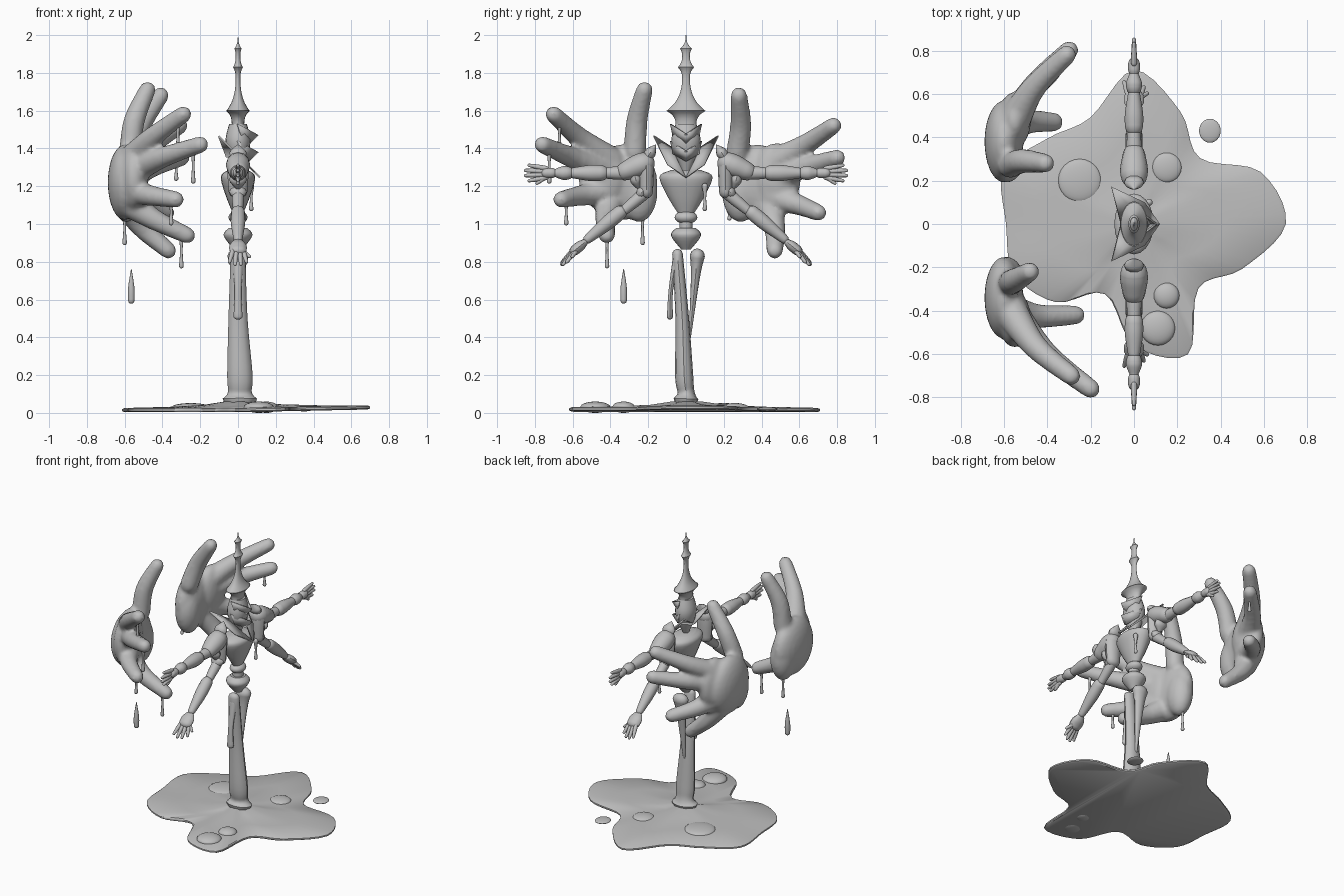
import bpy, bmesh, math
from mathutils import Vector

cube = bpy.data.objects.get("Cube")
if cube:
    bpy.data.objects.remove(cube)
grey = bpy.data.materials.new("clay grey")
grey.use_nodes = True
grey.diffuse_color = (.52, .52, .52, 1)
grey.node_tree.nodes["Principled BSDF"].inputs["Base Color"].default_value = grey.diffuse_color

def smooth_path(points, closed=False, steps=5):
    """Catmull-Rom samples through points of any dimension."""
    count, samples = len(points), []
    def pick(index):
        return points[index % count] if closed else points[min(max(index, 0), count - 1)]
    for i in range(count if closed else count - 1):
        quads = list(zip(pick(i - 1), pick(i), pick(i + 1), pick(i + 2)))
        for step in range(steps):
            t = step / steps
            samples.append([b + t * (c - a + t * (2 * a - 5 * b + 4 * c - d
                            + t * (3 * b - a - 3 * c + d))) / 2 for a, b, c, d in quads])
    return samples if closed else samples + [list(points[-1])]

def circle(sides):
    angles = [math.tau * k / sides for k in range(sides)]
    return [(math.cos(angle), math.sin(angle)) for angle in angles]

def loft(bm, rings):
    loops = [[bm.verts.new(point) for point in ring] for ring in rings]
    count = len(loops[0])
    for lower, upper in zip(loops, loops[1:]):
        for i in range(count):
            j = (i + 1) % count
            bm.faces.new((lower[i], lower[j], upper[j], upper[i]))
    bm.faces.new(reversed(loops[0]))
    bm.faces.new(loops[-1])

def tube(bm, points, radii, widen=1, sides=12):
    """Round-ended tube along points, widened in x."""
    path = smooth_path([(*point, radius) for point, radius in zip(points, radii)])
    centres = [Vector(sample[:3]) for sample in path]
    last = len(path) - 1
    spots = []
    for i, centre in enumerate(centres):
        tangent = (centres[min(i + 1, last)] - centres[max(i - 1, 0)]).normalized()
        radius = max(path[i][-1], .002)
        bends = {0: (-80, -55, -30, 0), last: (0, 30, 55, 80)}.get(i, (0,))
        for bend in map(math.radians, bends):
            spots.append((centre + tangent * radius * math.sin(bend), tangent, radius * math.cos(bend)))
    rings = []
    for centre, tangent, radius in spots:
        reference = Vector((1, 0, 0) if abs(tangent.x) < .9 else (0, 0, 1))
        across = (reference - tangent * reference.dot(tangent)).normalized()
        other = tangent.cross(across)
        offsets = [(across * cosine + other * sine) * radius for cosine, sine in circle(sides)]
        rings.append([centre + Vector((offset.x * widen, offset.y, offset.z)) for offset in offsets])
    loft(bm, rings)

def limb(bm, start, end, thick, thin, widen=1):
    """Slightly swollen straight segment."""
    start, end = Vector(start), Vector(end)
    tube(bm, (start, start.lerp(end, .4), end), (thick, max(thick, thin), thin), widen)

def drip(bm, top, length):
    top, down = Vector(top), Vector((0, 0, -length))
    tube(bm, (top, top + down / 2, top + down), (.016, .007, .012))

def turned(bm, levels, depth):
    """Upright oval body through (half width, height) levels."""
    loft(bm, [[(depth * width * cosine, width * sine, z) for cosine, sine in circle(20)]
              for width, z in smooth_path(levels)])

def flare(bm, bottom, top, wide, narrow):
    """Concave cone sweeping from a wide rim to a narrow end."""
    turned(bm, [(narrow + (wide - narrow) * (1 - t) ** 3, bottom + (top - bottom) * t)
                for t in (0, .2, .4, .6, .8, 1)], .6)

def ball(bm, centre, radii):
    verts = bmesh.ops.create_uvsphere(bm, u_segments=24, v_segments=14, radius=1)["verts"]
    bmesh.ops.scale(bm, vec=radii, verts=verts)
    bmesh.ops.translate(bm, vec=centre, verts=verts)

def small_hand(bm, wrist, knuckles, tips, spread, widen):
    limb(bm, wrist, knuckles, .02, .027, widen)
    for finger in (-1.5, -.5, .5, 1.5):
        bent = tips.lerp(knuckles, abs(finger) / 6)
        limb(bm, knuckles + spread * finger * .6, bent + spread * finger, .013, .009)
    limb(bm, wrist.lerp(knuckles, .5), knuckles.lerp(tips, .4) + spread * 2, .013, .009)

def finish(bm, name):
    bmesh.ops.recalc_face_normals(bm, faces=bm.faces)
    mesh = bpy.data.meshes.new(name)
    bm.to_mesh(mesh)
    bm.free()
    mesh.materials.append(grey)
    part = bpy.data.objects.new(name, mesh)
    bpy.context.collection.objects.link(part)
    bpy.ops.object.select_all(action="DESELECT")
    part.select_set(True)
    bpy.context.view_layer.objects.active = part
    bpy.ops.object.shade_smooth_by_angle(angle=math.radians(40))
    return part

# Giant floating hands: (fingertip, drip length) from thumb to little finger
giant_hands = {
    "giant_right_hand": (-1, .34, (((-.48, -.22, 1.71), 0), ((-.29, -.7, 1.58), .15), ((-.2, -.76, 1.42), .18),
                                   ((-.33, -.66, 1.13), .13), ((-.27, -.42, .94), .18))),
    "giant_left_hand": (1, .38, (((-.41, .28, 1.68), 0), ((-.31, .78, 1.52), 0), ((-.3, .8, 1.35), .1),
                                 ((-.38, .7, 1.06), 0), ((-.37, .47, .86), 0))),
}
for name, (side, palm, fingers) in giant_hands.items():
    bm, drips = bmesh.new(), bmesh.new()
    ball(bm, (-.6, side * palm, 1.22), (.09, .19, .2))
    ball(bm, (-.59, side * (palm - .09), 1.17), (.08, .1, .16))
    ball(bm, (-.55, side * (palm + .1), 1.25), (.075, .13, .18))
    for place, (tip, length) in enumerate(fingers):
        tip = Vector(tip)
        knuckle = Vector((-.57, side * (palm + .06 if place else .27), 1.2 + (tip.z - 1.2) * .35))
        middle = knuckle.lerp(tip, .5) + Vector((-.025, side * .015, 0))
        tube(bm, (knuckle, middle, tip), (.08 if place else .06, .057, .045))
        if length:
            drip(drips, tip.lerp(knuckle, .1), length)
    drip(drips, (-.6, side * .23, 1.07), .17 if side < 0 else .04)
    finish(drips, name + "_drips")
    hand = finish(bm, name)
    fuse = hand.modifiers.new("fuse", "REMESH")
    fuse.mode, fuse.voxel_size, fuse.use_smooth_shade = "VOXEL", .013, True
    hand.modifiers.new("soften", "SMOOTH").iterations = 6

# Falling drop
bm = bmesh.new()
limb(bm, (-.565, -.33, .595), (-.565, -.33, .76), .017, .002)
finish(bm, "falling_drop")

# Torso, belly and hips
bm = bmesh.new()
turned(bm, ((.08, 1.285), (.14, 1.25), (.1, 1.15), (.045, 1.06)), .65)
finish(bm, "torso")
bm = bmesh.new()
ball(bm, (0, 0, 1.035), (.05, .06, .035))
limb(bm, (0, 0, 1.06), (0, 0, .95), .03, .035)
finish(bm, "belly")
bm = bmesh.new()
turned(bm, ((.05, .98), (.08, .94), (.025, .865)), .95)
finish(bm, "hips")

# Melting legs
bm = bmesh.new()
tube(bm, ((0, -.045, .84), (0, -.02, .5), (.01, -.01, .2), (.01, 0, .11), (.01, 0, .075)),
     (.028, .036, .048, .045, .065), 1.4)
finish(bm, "standing_leg")
bm = bmesh.new()
tube(bm, ((0, .06, .83), (0, .05, .72), (0, .02, .4)), (.04, .024, .006), 1.4)
tube(bm, ((0, -.05, .82), (0, -.08, .65), (0, -.085, .51)), (.02, .012, .016), 1.5)
drip(bm, (.07, .1, 1.2), .12)
finish(bm, "melting_leg_and_drips")

# Head
bm = bmesh.new()
turned(bm, ((.02, 1.28), (.065, 1.38), (.077, 1.45), (.055, 1.53)), .85)
finish(bm, "head")

# Pointed collar and chevron visor, as mirrored facets
collar, visor = bmesh.new(), bmesh.new()
for side in (-1, 1):
    front, low, tip, inner, back = [collar.verts.new((x, side * y, z)) for x, y, z in (
        (.12, 0, 1.25), (.05, .1, 1.32), (-.1, .17, 1.47), (0, .06, 1.37), (-.06, 0, 1.36))]
    for corners in ((front, low, inner), (low, tip, inner), (inner, tip, back)):
        collar.faces.new(corners)
    for z in (1.38, 1.47):
        nose, brow, cheek, chin = [visor.verts.new((x, side * y, z + rise)) for x, y, rise in (
            (.11, 0, 0), (0, .085, .06), (.02, .07, -.01), (.06, 0, -.05))]
        visor.faces.new((nose, brow, cheek))
        visor.faces.new((nose, cheek, chin))
for bm, name in ((collar, "collar"), (visor, "visor")):
    finish(bm, name).modifiers.new("thickness", "SOLIDIFY").thickness = .01

# Tall flared hat in stacked tiers
bm = bmesh.new()
for bottom, top, wide, narrow in ((1.6, 1.52, .105, .055), (1.6, 1.8, .1, .02), (1.83, 1.76, .043, .02),
                                  (1.83, 1.9, .043, .02), (1.93, 1.88, .033, .02), (1.93, 2, .03, .002)):
    flare(bm, bottom, top, wide, narrow)
finish(bm, "tall_hat")

# Four jointed arms, mirrored across y
for side, label in ((1, "left"), (-1, "right")):
    def at(y, z):
        return Vector((0, side * y, z))
    bm = bmesh.new()
    limb(bm, at(.225, 1.32), at(.32, 1.28), .06, .05, 1.05)
    limb(bm, at(.21, 1.33), at(.21, 1.17), .04, .035, 1.4)
    for root, point in ((at(.2, 1.36), at(.16, 1.42)), (at(.27, 1.25), at(.25, 1.18)),
                        (at(.22, 1.18), at(.27, 1.13))):
        limb(bm, root, point, .028, .002, 1.5)
    finish(bm, label + "_torn_sleeve")
    bm = bmesh.new()
    for inner, outer, thick, thin in ((.33, .42, .035, .03), (.45, .6, .042, .028), (.63, .69, .036, .022)):
        limb(bm, at(inner, 1.27), at(outer, 1.27), thick, thin)
    small_hand(bm, at(.69, 1.27), at(.74, 1.27), at(.86, 1.27), Vector((0, 0, -.027)), 1)
    finish(bm, label + "_upper_arm")
    bm = bmesh.new()
    limb(bm, at(.21, 1.17), at(.33, 1.07), .032, .026)
    limb(bm, at(.35, 1.06), at(.52, .92), .038, .024)
    small_hand(bm, at(.54, .9), at(.59, .86), at(.66, .78), Vector((.03, -side * .008, 0)), 1.7)
    finish(bm, label + "_lower_arm")

# Puddle: lobed outline from evenly spaced radii, rising to the centre
reach = (.7, .63, .43, .56, .71, .53, .56, .65, .59, .6, .51, .35, .56, .65, .42, .54)
lobes = [(radius * cosine, radius * sine) for radius, (cosine, sine) in zip(reach, circle(len(reach)))]
rim = smooth_path(lobes, closed=True)
bm = bmesh.new()
loft(bm, [[(x * scale, y * scale, z + .02 * max(x, 0) * scale) for x, y in rim] for scale, z in (
    (.98, .004), (1, .01), (1, .02), (.98, .026), (.6, .032), (.3, .042), (.12, .06))])
finish(bm, "puddle")
bm = bmesh.new()
for x, y, size in ((.11, -.48, .08), (.15, -.33, .06), (-.25, .2, .1), (.15, .26, .07)):
    ball(bm, (x, y, .03), (size, size, .022 if x < 0 or y > 0 else .03))
ball(bm, (.35, .43, .02), (.05, .055, .012))
finish(bm, "puddle_blobs")
